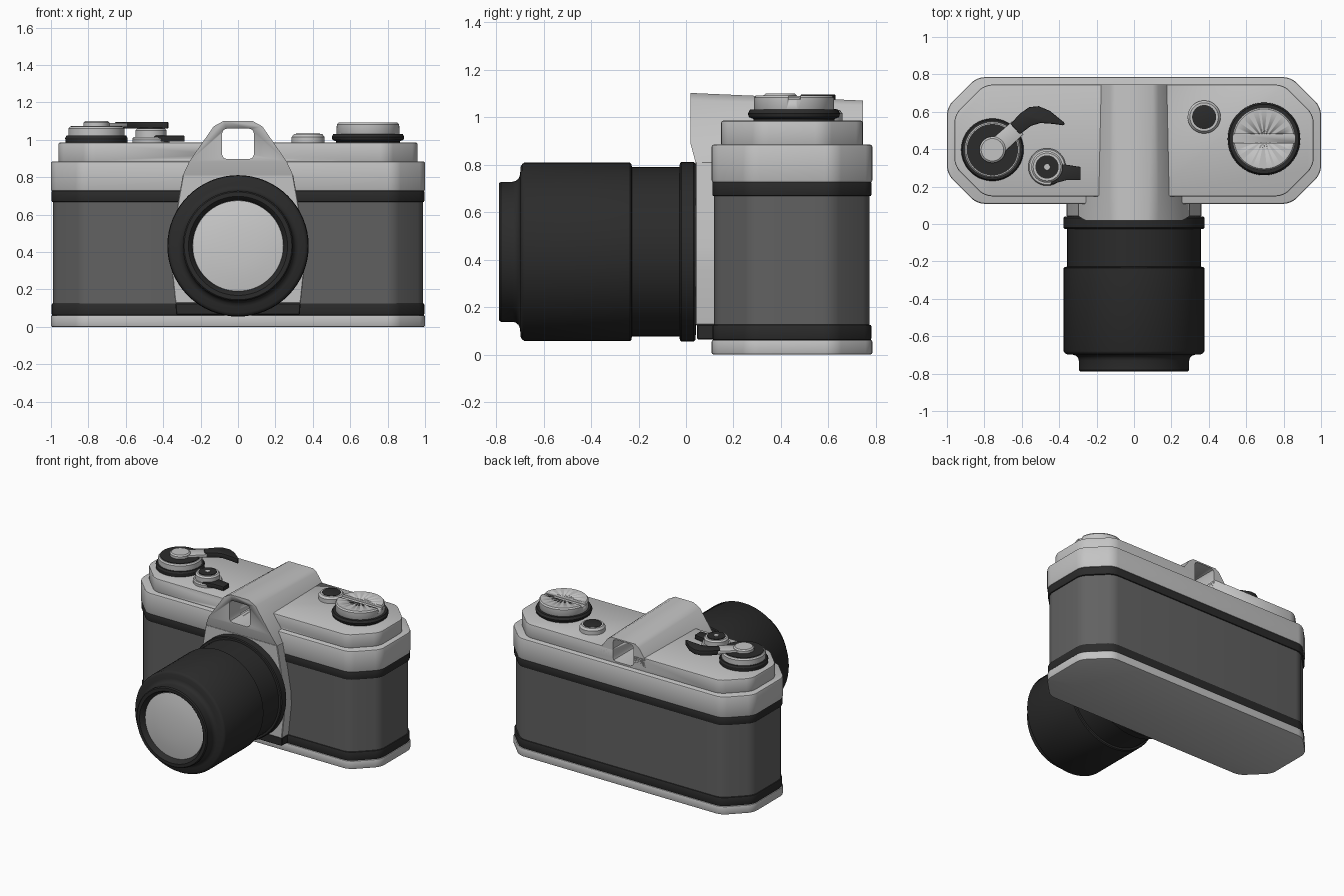
import bpy, bmesh, math
from mathutils import Matrix, Vector

default = bpy.data.objects.get("Cube")
if default:
    bpy.data.objects.remove(default, do_unlink=True)


def material(name, value):
    m = bpy.data.materials.new(name)
    m.use_nodes = True
    m.diffuse_color = (value, value, value, 1)
    m.node_tree.nodes["Principled BSDF"].inputs["Base Color"].default_value = (value, value, value, 1)
    return m


SILVER = material("silver metal", 0.55)
LEATHER = material("grey leather", 0.12)
BLACK = material("black plastic", 0.024)
GLASS = material("pale glass", 0.6)


def finish(bm, name, mat, bevel=0, segments=2):
    """Turn a bmesh into a smooth-by-angle object, bevelling its sharp edges."""
    bmesh.ops.recalc_face_normals(bm, faces=bm.faces)
    if bevel:
        edges = [e for e in bm.edges if e.is_manifold and e.calc_face_angle(0) > 0.6]
        bmesh.ops.bevel(bm, geom=edges, offset=bevel, segments=segments,
                        affect='EDGES', profile=0.5, clamp_overlap=True)
    mesh = bpy.data.meshes.new(name)
    bm.to_mesh(mesh)
    bm.free()
    ob = bpy.data.objects.new(name, mesh)
    bpy.context.collection.objects.link(ob)
    mesh.materials.append(mat)
    bpy.ops.object.select_all(action='DESELECT')
    ob.select_set(True)
    bpy.context.view_layer.objects.active = ob
    bpy.ops.object.shade_smooth_by_angle(angle=math.radians(32))
    return ob


def slab(name, outline, z0, z1, mat, bevel=0.0, corner=0.0):
    """Extrude a plan outline upward, with optional rounded vertical corners."""
    bm = bmesh.new()
    face = bm.faces.new([bm.verts.new((x, y, z0)) for x, y in outline])
    top = bmesh.ops.extrude_face_region(bm, geom=[face])["geom"]
    for v in top:
        if isinstance(v, bmesh.types.BMVert):
            v.co.z = z1
    if corner:
        upright = [e for e in bm.edges if abs(e.verts[0].co.z - e.verts[1].co.z) > 1e-4]
        bmesh.ops.bevel(bm, geom=upright, offset=corner, segments=4, affect='EDGES', profile=0.5)
    return finish(bm, name, mat, bevel)


def lathe(name, profile, mat, centre, forward=False, steps=64):
    """Revolve (radius, height) points about z, or about -y when forward."""
    bm = bmesh.new()
    rings = []
    for r, h in profile:
        if r == 0:
            rings.append([bm.verts.new((0, 0, h))] * steps)
        else:
            turns = [2 * math.pi * i / steps for i in range(steps)]
            rings.append([bm.verts.new((r * math.cos(a), r * math.sin(a), h)) for a in turns])
    for low, high in zip(rings, rings[1:]):
        for i in range(steps):
            j = (i + 1) % steps
            bm.faces.new(list(dict.fromkeys((low[i], low[j], high[j], high[i]))))
    spin = Matrix.Rotation(math.pi / 2, 4, 'X') if forward else Matrix.Identity(4)
    bm.transform(Matrix.Translation(centre) @ spin)
    return finish(bm, name, mat)


def box(name, low, high, mat, bevel=0.0):
    ob = slab(name, [(low[0], low[1]), (high[0], low[1]), (high[0], high[1]), (low[0], high[1])],
              low[2], high[2], mat, bevel)
    return ob


def cut(cutter, *targets):
    for ob in targets:
        mod = ob.modifiers.new("cut", 'BOOLEAN')
        mod.operation, mod.solver, mod.object = 'DIFFERENCE', 'EXACT', cutter
        bpy.context.view_layer.objects.active = ob
        bpy.ops.object.modifier_apply(modifier=mod.name)
    bpy.data.objects.remove(cutter, do_unlink=True)


def body_outline(inset):
    """Rectangle with chamfered corners."""
    x, y0, y1, c = 1 - inset, 0.108 + inset, 0.785 - inset, 0.16
    return [(-x + c, y0), (x - c, y0), (x, y0 + c), (x, y1 - c),
            (x - c, y1), (-x + c, y1), (-x, y1 - c), (-x, y0 + c)]


# Body, stacked in layers
slab("base_plate", body_outline(0), 0, 0.062, SILVER, 0.008, 0.04)
slab("lower_band", body_outline(0.004), 0.06, 0.126, BLACK, 0.008, 0.04)
slab("leather_wrap", body_outline(0.011), 0.12, 0.675, LEATHER, 0, 0.04)
slab("upper_band", body_outline(0.003), 0.667, 0.73, BLACK, 0.008, 0.04)
slab("top_cover", body_outline(0), 0.725, 0.885, SILVER, 0.01, 0.04)
top_step = slab("top_step", body_outline(0.04), 0.88, 0.985, SILVER, 0.008, 0.04)


# Lens mount plate: front outline extruded back into the body
def front_plate(name, half, y0, y1, mat):
    bm = bmesh.new()
    points = half + [(-x, z) for x, z in reversed(half)]
    rows = [[bm.verts.new((x, y, z)) for x, z in points] for y in (y0, y1)]
    for row in rows:
        bm.faces.new(row)
    for i in range(len(points)):
        j = (i + 1) % len(points)
        bm.faces.new((rows[0][i], rows[0][j], rows[1][j], rows[1][i]))
    return finish(bm, name, mat, 0.004, 1)


front_plate("mount_plate", [(0.335, 0.125), (0.36, 0.36), (0.355, 0.46), (0.315, 0.7), (0.295, 0.812)],
            0.04, 0.16, SILVER)
front_plate("mount_plate_band", [(0.33, 0.064), (0.335, 0.127)], 0.046, 0.16, BLACK)

# Finder hump: loft between the front and back sections
bm = bmesh.new()
front_half = [(0.295, 0.04, 0.81), (0.26, 0.02, 0.885), (0.13, 0.02, 1.072), (0.075, 0.02, 1.102)]
back_half = [(0.25, 0.745, 0.81), (0.235, 0.745, 0.9), (0.13, 0.745, 1.05), (0.1, 0.745, 1.07)]
front, back = [[bm.verts.new(p) for p in half] + [bm.verts.new((-x, y, z)) for x, y, z in reversed(half)]
               for half in (front_half, back_half)]
bm.faces.new((front[0], front[1], front[-2], front[-1]))
bm.faces.new(front[1:-1])
bm.faces.new(back)
for i in range(len(front)):
    j = (i + 1) % len(front)
    bm.faces.new((front[i], front[j], back[j], back[i]))
bmesh.ops.triangulate(bm, faces=[f for f in bm.faces if len(f.verts) == 4])
hump = finish(bm, "finder_hump", SILVER)

# Finder window running right through the hump
cut(box("window_cutter", (-0.085, -0.2, 0.897), (0.085, 1, 1.06), SILVER, 0.025), hump, top_step)

# Lens, revolved about the forward axis (height 0 is the centre plane)
axis = Vector((0, 0, 0.433))
lathe("lens_barrel", [
    (0, -0.06), (0.37, -0.04), (0.378, -0.032), (0.378, 0.02), (0.372, 0.026), (0.357, 0.027),
    (0.357, 0.228), (0.37, 0.23), (0.376, 0.236), (0.376, 0.68), (0.37, 0.69), (0.358, 0.697),
    (0.325, 0.699), (0.309, 0.705), (0.299, 0.716), (0.295, 0.73), (0.295, 0.78), (0.288, 0.788),
    (0.265, 0.788), (0.258, 0.782), (0.242, 0.75), (0, 0.74)], BLACK, axis, True)
lathe("lens_glass", [(0.244, 0.745), (0.242, 0.754), (0.18, 0.764), (0.1, 0.771), (0, 0.774)],
      GLASS, axis, True)

# Rewind-style dial with a slot, on the model's left
dial = Vector((0.695, 0.455, 0.98))
lathe("dial_base", [(0, 0), (0.17, 0), (0.17, 0.012), (0.19, 0.02), (0.194, 0.035),
                    (0.185, 0.052), (0, 0.052)], BLACK, dial)
knob = lathe("dial_knob", [(0, 0.04), (0.162, 0.04), (0.168, 0.05), (0.168, 0.102), (0.16, 0.112),
                           (0, 0.112)], SILVER, dial)
cut(box("slot_cutter", (0.4, 0.432, 1.075), (1, 0.482, 1.2), SILVER), knob)

# Small button beside the hump
button = Vector((0.375, 0.572, 0.98))
lathe("button_collar", [(0, 0), (0.088, 0), (0.088, 0.035), (0.076, 0.05), (0, 0.05)], SILVER, button)
lathe("button_cap", [(0.064, 0.045), (0.064, 0.053), (0.058, 0.055), (0, 0.055)], BLACK, button)

# Film advance dial on the model's right
advance = Vector((-0.757, 0.397, 0.98))
lathe("advance_base", [(0, 0), (0.165, 0), (0.167, 0.03), (0.16, 0.042), (0, 0.042)], BLACK, advance)
lathe("advance_disc", [(0, 0.04), (0.15, 0.04), (0.15, 0.08), (0.142, 0.09), (0, 0.09)], SILVER, advance)
lathe("advance_face", [(0.137, 0.088), (0.137, 0.094), (0, 0.094)], BLACK, advance)
lathe("advance_hub", [(0, 0.09), (0.07, 0.09), (0.07, 0.112), (0.06, 0.12), (0, 0.12)], SILVER, advance)
slab("advance_arm", [(-0.79, 0.43), (-0.72, 0.36), (-0.59, 0.48), (-0.65, 0.55)],
     1.068, 1.09, SILVER, 0.004)
slab("advance_lever", [(-0.66, 0.535), (-0.61, 0.59), (-0.56, 0.625), (-0.51, 0.63), (-0.45, 0.605),
                       (-0.37, 0.54), (-0.375, 0.527), (-0.43, 0.535), (-0.5, 0.54), (-0.55, 0.525),
                       (-0.61, 0.48)], 1.06, 1.096, BLACK, 0.006)

# Shutter release with its side tab
release = Vector((-0.465, 0.305, 0.98))
lathe("release_base", [(0, 0), (0.098, 0), (0.1, 0.025), (0.094, 0.035), (0, 0.035)], SILVER, release)
lathe("release_collar", [(0, 0.03), (0.084, 0.03), (0.084, 0.07), (0.074, 0.08), (0, 0.08)],
      SILVER, release)
lathe("release_button", [(0.062, 0.078), (0.062, 0.085), (0, 0.085)], BLACK, release)
lathe("release_pin", [(0.018, 0.08), (0.016, 0.088), (0, 0.088)], SILVER, release, steps=24)
slab("release_tab", [(-0.45, 0.21), (-0.36, 0.235), (-0.285, 0.235), (-0.285, 0.305), (-0.38, 0.32)],
     0.99, 1.022, BLACK, 0.004)
